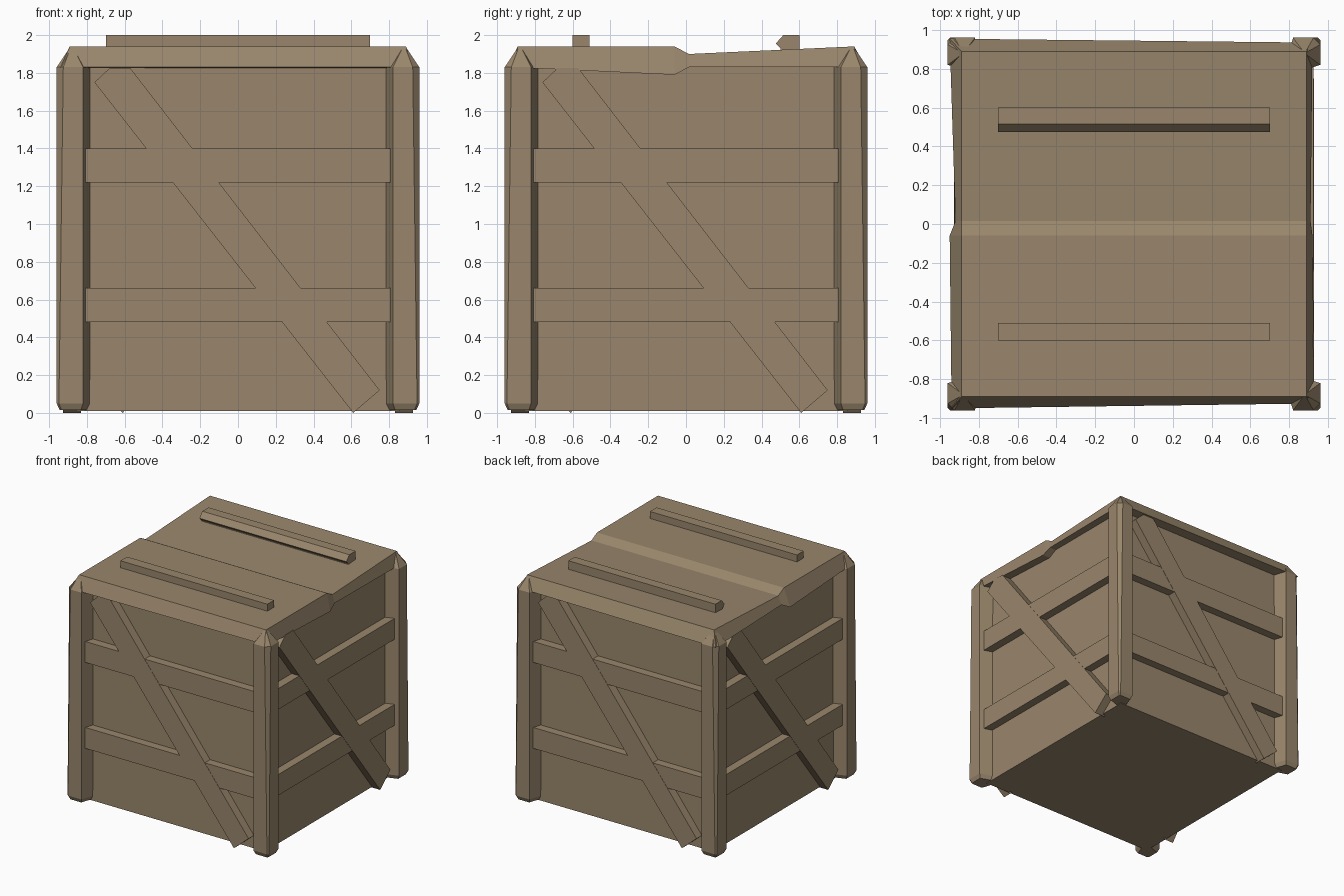
import bpy, bmesh
from math import radians
from mathutils import Matrix

if "Cube" in bpy.data.objects:
    bpy.data.objects.remove(bpy.data.objects["Cube"])

wood = bpy.data.materials.new("wood")
wood.diffuse_color = (0.32, 0.24, 0.15, 1)
wood.use_nodes = True
wood.node_tree.nodes["Principled BSDF"].inputs["Base Color"].default_value = wood.diffuse_color


def loft(name, rings, turn=0):
    """Closed solid through rings of equal point count, turned about z."""
    bm = bmesh.new()
    loops = [[bm.verts.new(p) for p in ring] for ring in rings]
    n = len(loops[0])
    for a, b in zip(loops, loops[1:]):
        for i in range(n):
            j = (i + 1) % n
            bm.faces.new((a[i], a[j], b[j], b[i]))
    bm.faces.new(loops[0][::-1])
    bm.faces.new(loops[-1])
    bmesh.ops.recalc_face_normals(bm, faces=bm.faces)
    bm.transform(Matrix.Rotation(radians(turn), 4, 'Z'))
    mesh = bpy.data.meshes.new(name)
    bm.to_mesh(mesh)
    bm.free()
    mesh.materials.append(wood)
    ob = bpy.data.objects.new(name, mesh)
    bpy.context.collection.objects.link(ob)
    return ob


def rect(x, y, z):
    return [(-x, -y, z), (x, -y, z), (x, y, z), (-x, y, z)]


def board(name, outline, front, back, turn):
    """Flat board on the front side: outline in x, z."""
    loft(name, [[(x, -d, z) for x, z in outline] for d in (front, back)], turn)


# Inner box
loft("box_body", [rect(0.855, 0.855, 0.01), rect(0.85, 0.85, 1.86)])

# Corner post cross-section, with a chamfered outer edge of size c
def post_ring(c, z, scale=1.0):
    pts = [(c - .96, -.96), (-.82, -.96), (-.78, -.84), (-.78, -.78),
           (-.84, -.78), (-.96, -.82), (-.96, c - .96)]
    m = -0.88
    return [(m + (x - m) * scale, m + (y - m) * scale, z) for x, y in pts]


DIAGONAL = [(-.76, 1.75), (-.68, 1.825), (-.57, 1.825), (.75, .12), (.61, 0)]

for i, side in enumerate(("front", "right", "back", "left")):
    turn = 90 * i
    # Corner posts with cut feet and pointed tops
    loft(f"corner_post_{side}", [post_ring(.012, .015, .8), post_ring(.012, .05),
                                 post_ring(.035, 1.83), post_ring(.035, 1.935, .12)], turn)
    # Horizontal slats
    for label, z in (("lower", .48), ("upper", 1.22)):
        board(f"{label}_slat_{side}",
              [(-.82, z), (.82, z), (.82, z + .18), (-.82, z + .18)], .925, .83, turn)
    # Diagonal brace
    board(f"diagonal_brace_{side}", DIAGONAL, .927, .83, turn)

# Lid: stations front to back (top y, top z, bottom z, left xy, right xy)
stations = [(-.89, 1.94, 1.83, (-.94, -.95), (.93, -.925)),
            (-.06, 1.94, 1.79, (-.95, -.06), (.92, -.06)),
            (.015, 1.90, 1.83, (-.92, .015), (.91, .015)),
            (.89, 1.94, 1.83, (-.95, .955), (.92, .935))]
loft("lid", [[(-.89, y, zt), (.89, y, zt), (*r, zb), (*l, zb)]
             for y, zt, zb, l, r in stations])

# Lid cleats
loft("front_lid_cleat", [[(x, -.6, 1.92), (x, -.51, 1.92), (x, -.51, 2), (x, -.6, 2)]
                         for x in (-.7, .7)])
loft("back_lid_cleat", [[(x, .6, 1.90), (x, .50, 1.90), (x, .50, 1.93),
                         (x, .475, 1.955), (x, .515, 2), (x, .6, 2)]
                        for x in (-.7, .7)])
